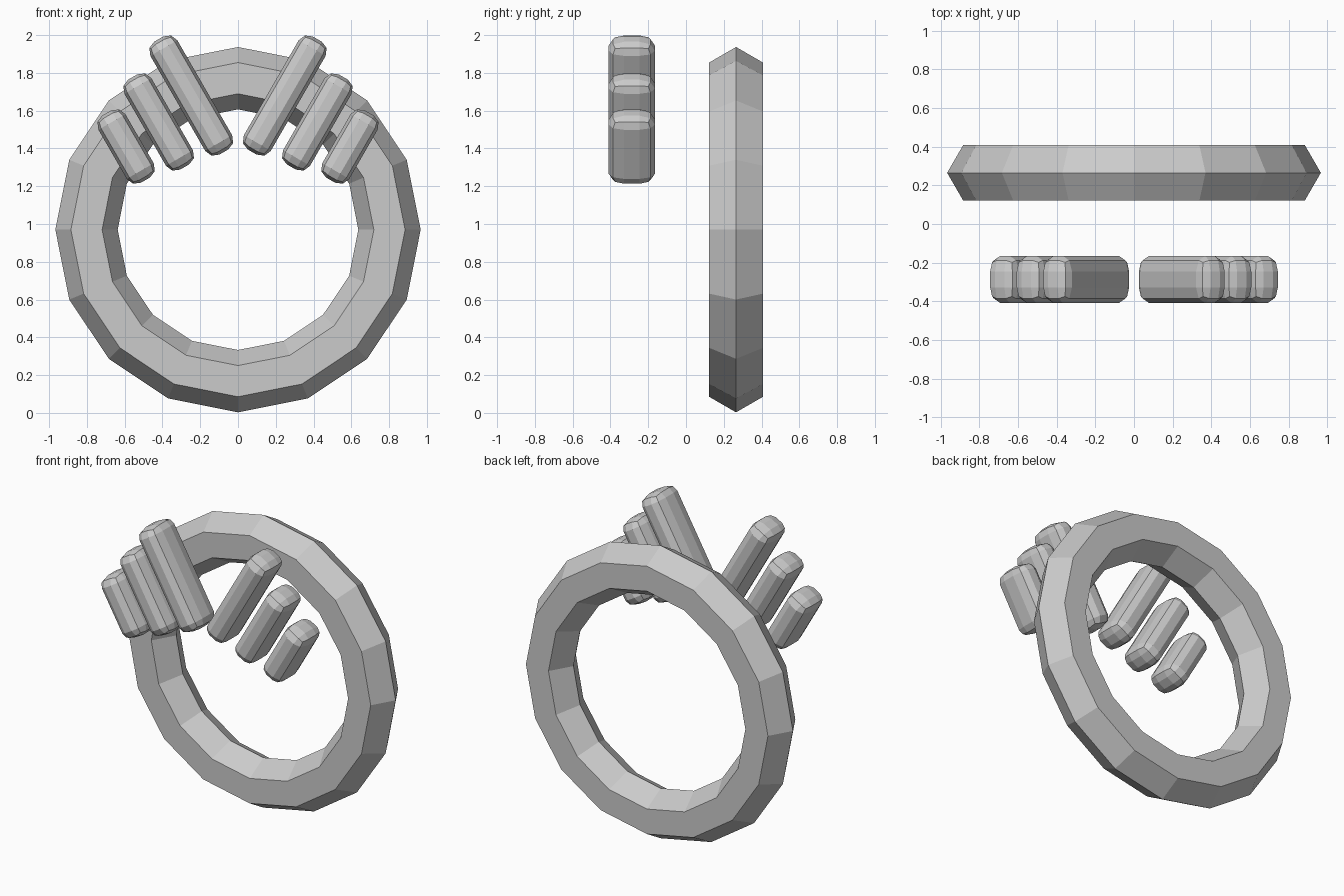
import bpy, bmesh
from math import pi, radians
from mathutils import Matrix

if "Cube" in bpy.data.objects:
    bpy.data.objects.remove(bpy.data.objects["Cube"])

# Upright hexagonal-section ring
bpy.ops.mesh.primitive_torus_add(major_segments=16, minor_segments=6,
                                 major_radius=0.802, minor_radius=0.165,
                                 location=(0, 0.265, 0.97), rotation=(pi / 2, 0, 0))
bpy.context.object.name = "ring"


# Rounded bar, leaning outwards on the given side
def bar(name, x, z, length, side):
    bm = bmesh.new()
    bmesh.ops.create_cube(bm, size=1, matrix=Matrix.Diagonal((0.165, 0.165, length, 1)))
    bmesh.ops.bevel(bm, geom=bm.edges[:], offset=0.055, segments=2,
                    profile=0.5, affect='EDGES')
    bmesh.ops.scale(bm, vec=(1, 0.245 / 0.165, 1), verts=bm.verts)
    mesh = bpy.data.meshes.new(name)
    bm.to_mesh(mesh)
    bm.free()
    ob = bpy.data.objects.new(name, mesh)
    ob.location = (side * x, -0.287, z)
    ob.rotation_euler.y = side * radians(30)
    bpy.context.collection.objects.link(ob)


# Three bars per side, shorter towards the outside
for side, label in ((-1, "left"), (1, "right")):
    bar(label + "_long_bar", 0.2475, 1.68, 0.69, side)
    bar(label + "_middle_bar", 0.42, 1.54, 0.55, side)
    bar(label + "_short_bar", 0.5925, 1.41, 0.41, side)
